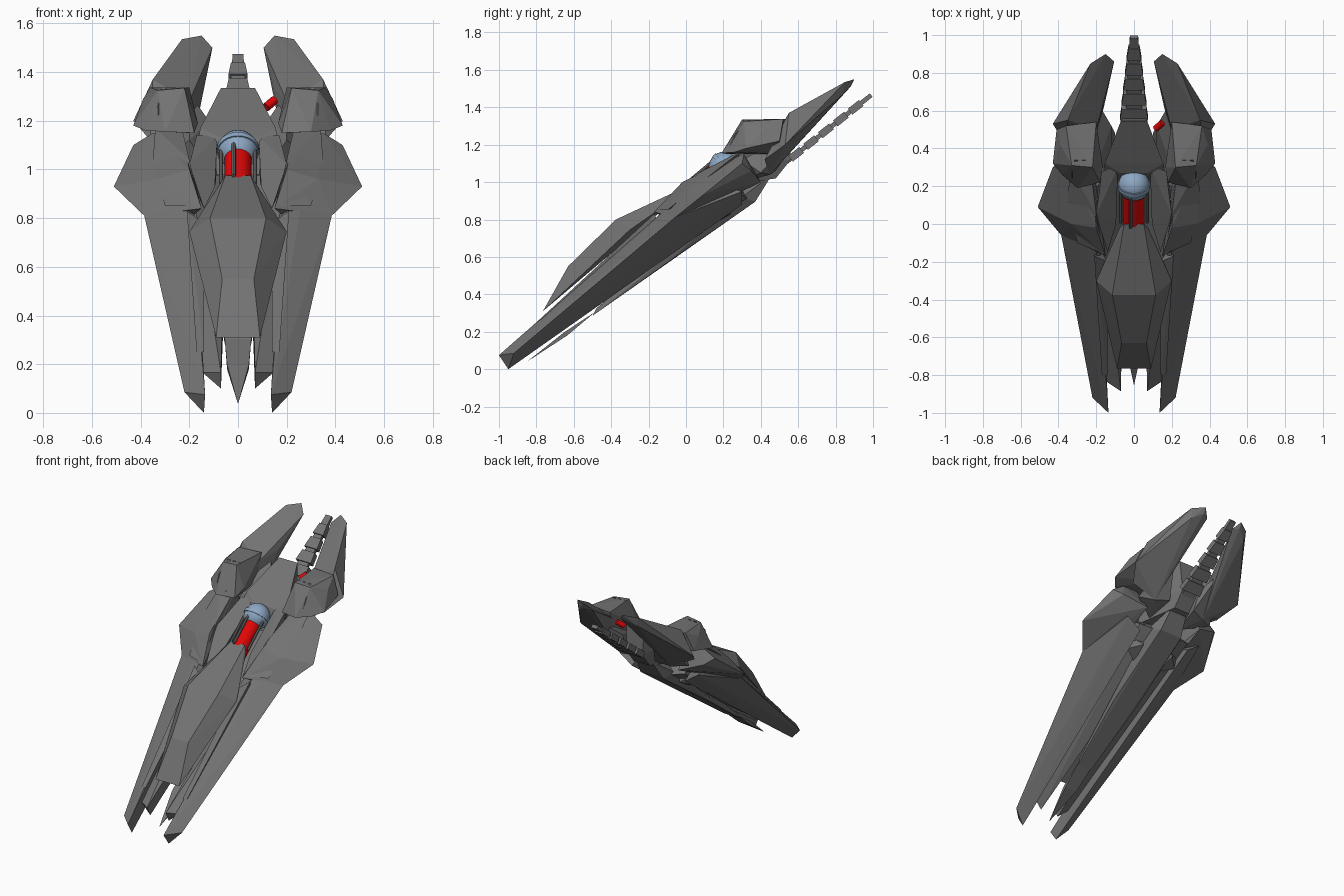
import bpy, bmesh, math
from mathutils import Vector, Matrix

if "Cube" in bpy.data.objects:
    bpy.data.objects.remove(bpy.data.objects["Cube"])


def mat(name, r, g, b):
    m = bpy.data.materials.new(name)
    m.diffuse_color = (r, g, b, 1)
    m.use_nodes = True
    m.node_tree.nodes["Principled BSDF"].inputs["Base Color"].default_value = m.diffuse_color
    return m


GREY = mat("hull_grey", 0.17, 0.17, 0.17)
RED = mat("core_red", 0.75, 0.002, 0.002)
BLUE = mat("dome_blue", 0.27, 0.39, 0.55)

PITCH = math.radians(40)
AXIS = Vector((0, math.cos(PITCH), math.sin(PITCH)))   # core direction, nose to tail
TILT = Matrix.Rotation(PITCH, 4, 'X')


def finish(bm, name, m):
    bmesh.ops.recalc_face_normals(bm, faces=bm.faces)
    me = bpy.data.meshes.new(name)
    bm.to_mesh(me)
    bm.free()
    me.materials.append(m)
    ob = bpy.data.objects.new(name, me)
    bpy.context.collection.objects.link(ob)
    return ob


def solid(name, pts, m=GREY, sides=(1, -1)):
    """Faceted convex block through the points, one copy per side."""
    bm = bmesh.new()
    for s in sides:
        vs = [bm.verts.new((x * s, y, z)) for x, y, z in pts]
        r = bmesh.ops.convex_hull(bm, input=vs)
        junk = {v for v in r["geom_interior"] + r["geom_unused"]
                if isinstance(v, bmesh.types.BMVert) and v.is_valid}
        bmesh.ops.delete(bm, geom=list(junk), context='VERTS')
    bmesh.ops.dissolve_limit(bm, angle_limit=math.radians(1), verts=bm.verts, edges=bm.edges)
    return finish(bm, name, m)


def both(pts):
    return [(s * x, y, z) for x, y, z in pts for s in (1, -1)]


def centre(name, pts, m=GREY):
    return solid(name, both(pts), m, (1,))


def rod(name, a, b, r, m, seg=24):
    a, b = Vector(a), Vector(b)
    bm = bmesh.new()
    q = (b - a).to_track_quat('Z', 'Y').to_matrix().to_4x4()
    bmesh.ops.create_cone(bm, cap_ends=True, segments=seg, radius1=r, radius2=r,
                          depth=(b - a).length, matrix=Matrix.Translation((a + b) / 2) @ q)
    ob = finish(bm, name, m)
    for f in ob.data.polygons:
        f.use_smooth = len(f.vertices) == 4 and seg > 8
    return ob


# long outer prongs
solid("outer_prong", [(.135, -1, .075), (.14, -.95, 0), (.22, -.92, .085),
                      (.2, -.15, .82), (.285, .1, 1.02), (.385, -.06, .81),
                      (.2, .3, .88), (.3, .3, .95), (.19, .1, 1.0)])
# raised strip on the prong
solid("prong_strip", [(.14, -.8, .25), (.17, -.8, .25), (.16, -.55, .46), (.14, -.2, .78),
                      (.21, -.17, .83), (.2, -.1, .7)])
# inner prongs
solid("inner_prong", [(.07, -.885, .165), (.07, -.85, .1), (.145, -.835, .165),
                      (.05, .3, .97), (.2, .2, 1.0), (.2, .3, .93), (.04, .35, .9),
                      (.14, -.45, .47)])
# keel and its spike
centre("keel_spike", [(.001, -.85, .04), (.045, -.65, .198), (.045, -.635, .18), (.055, -.48, .31)])
centre("keel", [(.055, -.5, .285), (.055, -.48, .325), (.1, -.1, .6), (.09, -.1, .57),
                (.085, .37, .895), (.13, .3, .92), (.06, .46, 1.04), (.07, .3, .97)])
solid("keel_hook", [(.1, .12, .76), (.2, .17, .8), (.12, .24, .83), (.1, .22, .9), (.19, .2, .88)])

# canopy shell, open space below it
centre("canopy", [(.09, -.765, .31), (.065, -.63, .55), (.115, -.375, .8), (.052, 0, .975),
                  (.2, -.3, .745), (.075, -.02, .94)])

# rear upper hull behind the dome
centre("rear_hull", [(.07, .545, 1.335), (.155, .32, 1.17), (.17, .25, 1.08), (.07, .27, 1.13),
                     (.15, .22, .98), (.06, .48, 1.02), (.06, .56, 1.12)])
# cheeks either side of the cylinder
solid("side_cheek", [(.085, .3, 1.14), (.17, .28, 1.14), (.095, .0, .93), (.2, .05, 1.02),
                     (.14, -.15, .84), (.19, .2, .95), (.09, .2, .95)])

# mid wings
solid("mid_wing", [(.51, .09, .93), (.43, .3, 1.1), (.385, -.06, .81), (.15, -.17, .84),
                   (.2, -.02, 1.0), (.23, .3, 1.16), (.35, .31, 1.15), (.33, .0, .96),
                   (.22, -.05, .78), (.22, .4, 1.0), (.38, .35, 1.06)])
solid("wing_panel", [(.16, -.16, .85), (.3, -.1, .85), (.35, .12, 1.03), (.34, .3, 1.17),
                     (.23, .3, 1.17), (.2, .05, 1.04), (.25, .2, 1.0)])

# shoulder pods with low claws on their front
solid("shoulder_pod", [(.2, .54, 1.337), (.36, .52, 1.337), (.22, .3, 1.335), (.33, .31, 1.325),
                       (.39, .42, 1.29), (.43, .32, 1.18), (.3, .19, 1.155), (.165, .3, 1.19),
                       (.18, .22, 1.15), (.41, .5, 1.22), (.2, .5, 1.15), (.38, .26, 1.16)])
for i in range(3):
    x = .215 + i * .04
    solid("pod_claw_%d" % (i + 1), [(x, .34, 1.337), (x + .02, .34, 1.337), (x + .035, .265, 1.26),
                                    (x + .03, .215 + .006 * i, 1.18), (x + .02, .3, 1.18)])

# rear fins
solid("rear_fin", [(.105, .86, 1.5), (.15, .9, 1.55), (.23, .85, 1.535), (.35, .55, 1.37),
                   (.43, .53, 1.2), (.15, .66, 1.33), (.15, .88, 1.51), (.22, .84, 1.47),
                   (.2, .45, 1.04), (.36, .42, 1.12), (.2, .5, 1.28)])
solid("fin_root", [(.12, .52, 1.2), (.19, .64, 1.3), (.1, .48, 1.06), (.2, .45, 1.04),
                   (.2, .3, 1.12), (.12, .3, 1.0), (.3, .4, 1.05)])
# red vent beside the right fin
rod("red_vent", (.115, .505, 1.255), (.15, .535, 1.285), .018, RED, 12)

# segmented tail: a thin spine with blocks that narrow toward the tip
start, end = Vector((0, .4, 1.0)), Vector((0, .99, 1.465))
d = (end - start).normalized()
n = Vector((0, -d.z, d.y))


def tail_block(name, t0, t1, w0, w1, h):
    pts = []
    for t, w in ((t0, w0), (t1, w1)):
        p = start.lerp(end, t)
        pts += [(w, *(p + n * k)[1:]) for k in (h, -h)]
    centre(name, pts)


tail_block("tail_spine", 0, 1, .056, .022, .012)
for i in range(5):
    t = .27 + i * .135
    w = .075 - i * .009
    tail_block("tail_segment_%d" % (i + 1), t, t + .1, w, w - .01, .02)

# power core: red cylinder below the canopy edge, domes, rods around it
dome = Vector((0, .205, 1.08))
rod("core_cylinder", dome - AXIS * .36, dome, .056, RED, 32)
for nm, c, r in (("rear_dome", dome, .083), ("front_dome", Vector((0, -.25, .768)), .045)):
    bm = bmesh.new()
    rot = Matrix.Translation(c) @ TILT @ Matrix.Rotation(-math.pi / 2, 4, 'X')
    bmesh.ops.create_uvsphere(bm, u_segments=24, v_segments=14, radius=r, matrix=rot)
    for f in bm.faces:
        f.smooth = True
    finish(bm, nm, BLUE)
    rod(nm + "_band", c - AXIS * .012, c + AXIS * .012, r * 1.04, BLUE, 32)
for i, (x, h) in enumerate(((-.07, .02), (.07, .02), (-.018, .064))):
    off = Vector((x, -AXIS.z * h, AXIS.y * h))
    rod("core_strut_%d" % (i + 1), dome - AXIS * .24 + off, dome - AXIS * .03 + off, .009, GREY, 8)
